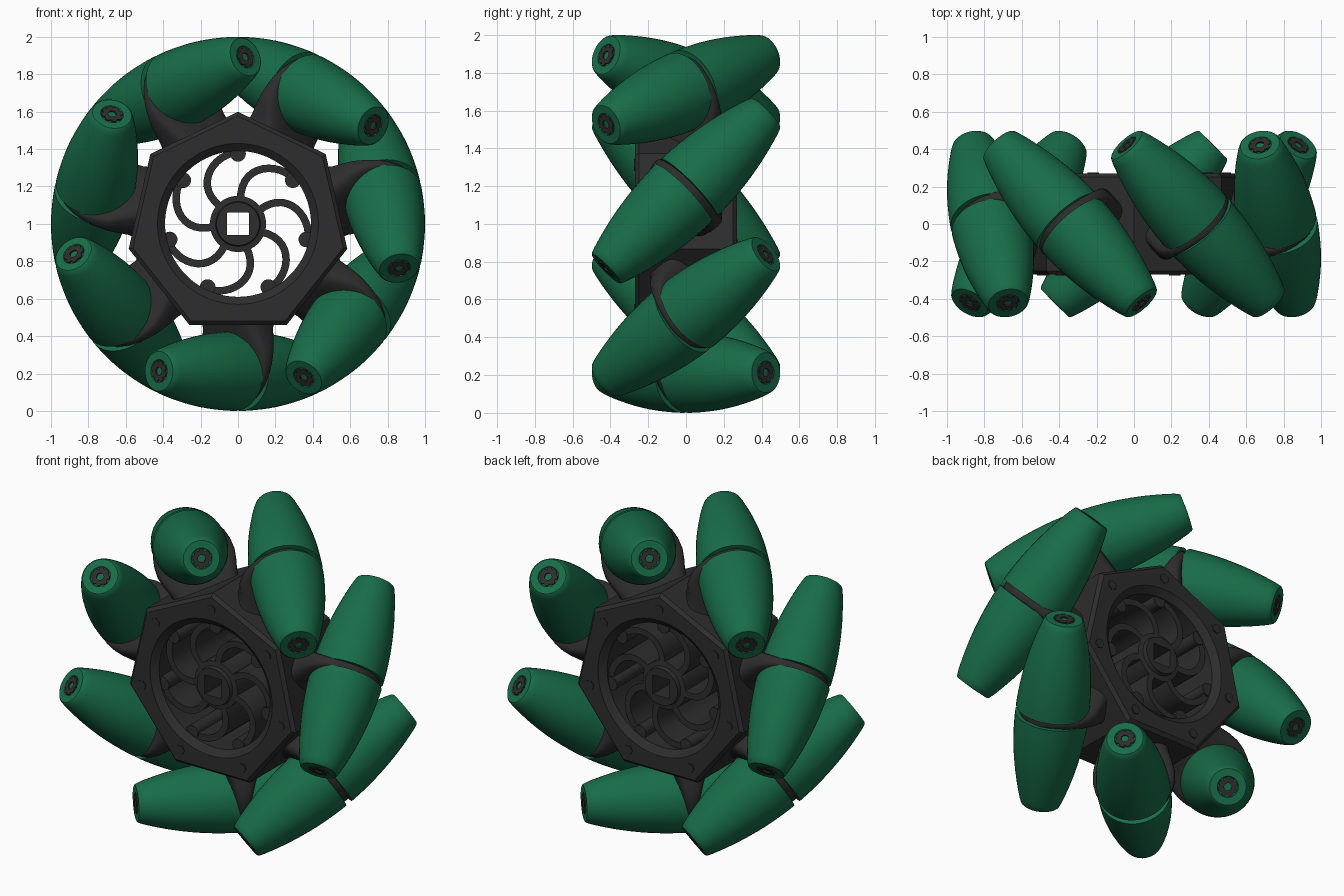
import bpy, bmesh
from math import sin, cos, pi, sqrt, copysign
from mathutils import Vector, Matrix, geometry

if "Cube" in bpy.data.objects:
    bpy.data.objects.remove(bpy.data.objects["Cube"])

N = 7
STEP = 2 * pi / N
CENTRE = Vector((0, 0, 1))
R_AXIS = 0.787          # distance from wheel centre to roller axes


def material(name, rgb):
    m = bpy.data.materials.new(name)
    m.diffuse_color = (*rgb, 1)
    m.use_nodes = True
    m.node_tree.nodes["Principled BSDF"].inputs["Base Color"].default_value = m.diffuse_color
    return m


GREEN = material("green_rubber", (0.009, 0.15, 0.065))
DARK = material("dark_plastic", (0.026, 0.026, 0.026))


def loft(name, rings, mat, loop=False, matrix=None, angle=35):
    """Skin a list of equal-length rings; cap the ends or join last to first."""
    bm = bmesh.new()
    vs = [[bm.verts.new(p) for p in ring] for ring in rings]
    n = len(vs[0])
    pairs = list(zip(vs, vs[1:])) + ([(vs[-1], vs[0])] if loop else [])
    for a, b in pairs:
        for i in range(n):
            j = (i + 1) % n
            bm.faces.new((a[i], a[j], b[j], b[i]))
    if not loop:
        bm.faces.new(vs[0])
        bm.faces.new(vs[-1])
    bmesh.ops.recalc_face_normals(bm, faces=bm.faces)
    me = bpy.data.meshes.new(name)
    bm.to_mesh(me)
    bm.free()
    me.materials.append(mat)
    ob = bpy.data.objects.new(name, me)
    bpy.context.collection.objects.link(ob)
    if matrix:
        ob.matrix_world = matrix
    bpy.ops.object.select_all(action='DESELECT')
    ob.select_set(True)
    bpy.context.view_layer.objects.active = ob
    bpy.ops.object.shade_smooth_by_angle(angle=angle * pi / 180)
    return ob


def ring_y(radius, y, n=84):
    """Ring around the wheel axis; radius is a number or function of angle."""
    f = radius if callable(radius) else (lambda a: radius)
    return [Vector((f(a) * sin(a), y, f(a) * cos(a)))
            for a in (2 * pi * i / n for i in range(n))]


def polygon(apothem, sides, first_corner=0.0):
    s = 2 * pi / sides
    return lambda a: apothem / cos((a - first_corner) % s - s / 2)


def at_wheel(k=0.0):
    """Place a part at wheel angle k steps clockwise from the top."""
    return Matrix.Translation(CENTRE) @ Matrix.Rotation(k * STEP, 4, 'Y')


# heptagonal rim with bevelled edges and a round bore
rim = []
for ap, y in ((0.54, -0.25), (0.52, -0.27)):
    rim.append(ring_y(polygon(ap, N), y))
for r, y in ((0.43, -0.27), (0.39, -0.235), (0.39, 0.235), (0.43, 0.27)):
    rim.append(ring_y(r, y))
for ap, y in ((0.52, 0.27), (0.54, 0.25)):
    rim.append(ring_y(polygon(ap, N), y))
loft("rim", rim, DARK, True, at_wheel())

# centre hub with a square shaft hole
square = polygon(0.06, 4, pi / 4)
hub = [ring_y(square, -0.25), ring_y(0.115, -0.25), ring_y(0.12, -0.225),
       ring_y(0.15, -0.22), ring_y(0.15, 0.22), ring_y(0.12, 0.225),
       ring_y(0.115, 0.25), ring_y(square, 0.25)]
loft("centre_hub", hub, DARK, True, at_wheel())

# curved spoke outline, swept as a ribbon of rectangular sections
path = geometry.interpolate_bezier(
    Vector((-0.09, 0.09)), Vector((-0.24, 0.2)),
    Vector((-0.14, 0.37)), Vector((0.0, 0.385)), 14)
spoke = []
for i, p in enumerate(path):
    t = (path[min(i + 1, 13)] - path[max(i - 1, 0)]).normalized()
    nrm = Vector((-t.y, t.x)) * 0.02
    a, b = p + nrm, p - nrm
    spoke.append([Vector((a.x, -0.22, a.y)), Vector((b.x, -0.22, b.y)),
                  Vector((b.x, 0.22, b.y)), Vector((a.x, 0.22, a.y))])

for k in range(N):
    loft("spoke", spoke, DARK, False, at_wheel(k))
    # boss where the spoke meets the rim
    boss = at_wheel(k) @ Matrix.Translation((0, 0, 0.375))
    loft("spoke_boss", [ring_y(0.042, y, 20) for y in (-0.23, 0.23)],
         DARK, False, boss)
    # hexagonal bolt heads on both faces
    for side in (-1, 1):
        bolt = at_wheel(k) @ Matrix.Translation((0, side * 0.268, 0.5))
        loft("bolt_head", [ring_y(r, y, 6) for r, y in
             ((0.031, -0.008), (0.031, 0.008))], DARK, False, bolt)

# roller profile whose envelope is the unit wheel circle
profile = []
for i in range(15):
    s = 0.018 + (0.560 - 0.018) * i / 14
    rho = sqrt(R_AXIS ** 2 + s * s / 2)
    d = 1 - rho
    k = s / (2 * rho)
    profile.append((s + d * k, d * sqrt(1 - k * k)))
end_s, end_r = profile[-1]
profile[-1] = (end_s - 0.006, end_r)
profile += [(end_s, end_r - 0.007), (end_s, 0.062), (end_s - 0.006, 0.058)]


def circle(r, h, n=40):
    return [Vector((r * cos(2 * pi * i / n), r * sin(2 * pi * i / n), h))
            for i in range(n)]


def notched(r_out, r_in, h):
    return [Vector(((r_in if i % 3 == 0 else r_out) * cos(2 * pi * i / 24),
                    (r_in if i % 3 == 0 else r_out) * sin(2 * pi * i / 24), h))
            for i in range(24)]


half_roller = [circle(0.08, profile[0][0])] + [circle(r, s) for s, r in profile]
end_cap = [notched(0.058, 0.047, end_s - 0.03), notched(0.058, 0.047, end_s + 0.003),
           circle(0.022, end_s + 0.003, 24), circle(0.022, end_s - 0.012, 24)]


# bracket sections: height from wheel centre, half width, half thickness
def bracket_ring(h, w, t, n=32):
    pts = []
    for i in range(n):
        c, s = cos(2 * pi * i / n), sin(2 * pi * i / n)
        pts.append(Vector((h - R_AXIS, w * copysign(abs(c) ** 0.5, c),
                           t * copysign(abs(s) ** 0.5, s))))
    return pts


bracket = [bracket_ring(*v) for v in (
    (0.50, 0.20, 0.125), (0.56, 0.205, 0.105), (0.62, 0.225, 0.085),
    (0.68, 0.238, 0.065), (0.74, 0.236, 0.05), (0.80, 0.222, 0.04),
    (0.86, 0.192, 0.034), (0.91, 0.15, 0.03), (0.95, 0.10, 0.027),
    (0.97, 0.055, 0.025))]

# roller stations: local x points outward, local z along the 45 degree axis
axis = Vector((1, -1, 0)).normalized()
out = Vector((0, 0, 1))
frame = Matrix((out, axis.cross(out), axis)).transposed().to_4x4()
for k in range(N):
    station = at_wheel(k + 0.5) @ Matrix.Translation((0, 0, R_AXIS)) @ frame
    loft("roller_bracket", bracket, DARK, False, station, 50)
    for flip in (0, pi):
        m = station @ Matrix.Rotation(flip, 4, 'X')
        loft("half_roller", half_roller, GREEN, False, m)
        loft("roller_end_cap", end_cap, DARK, False, m)
